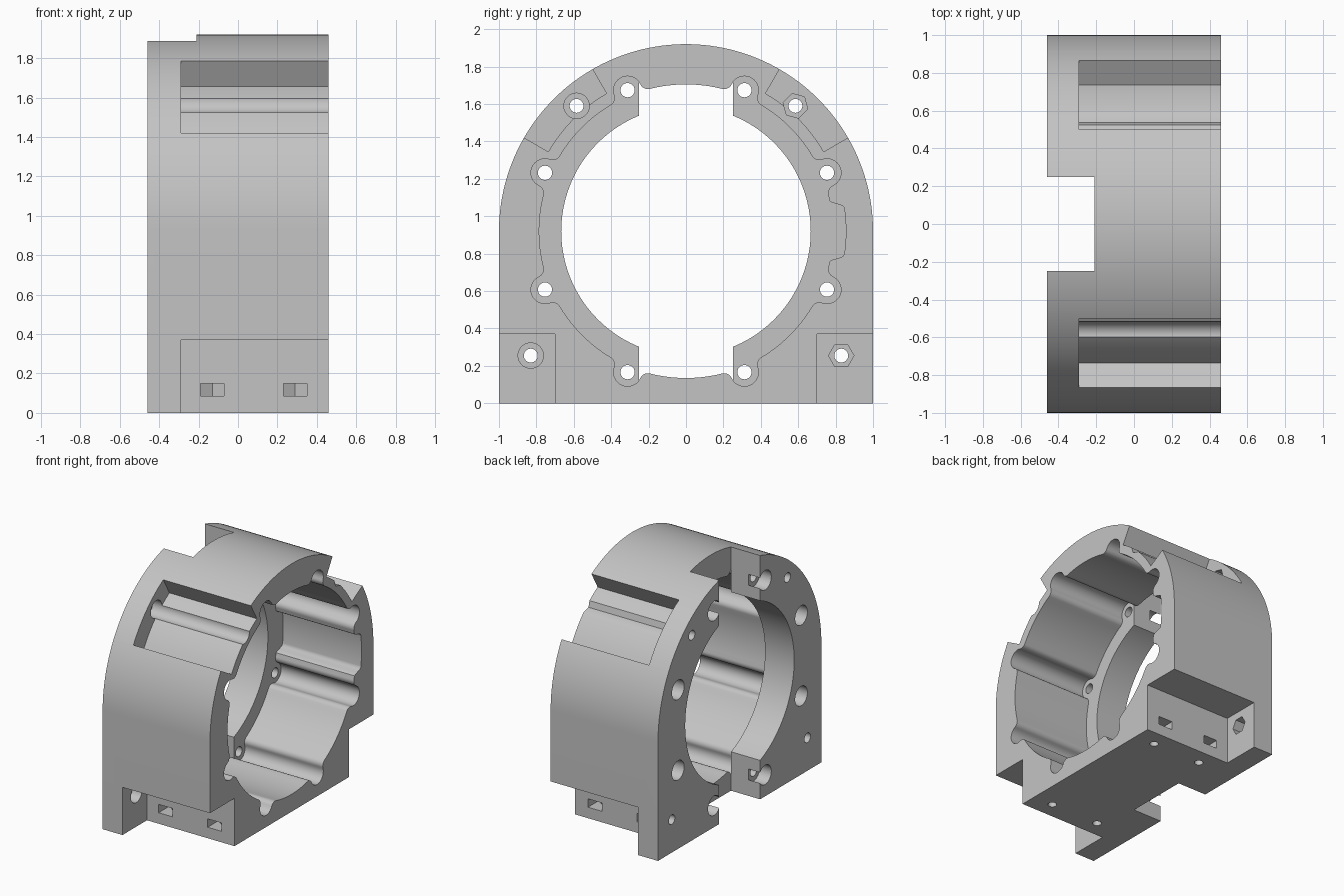
import bpy, bmesh, math
from math import sin, cos, radians, pi

if "Cube" in bpy.data.objects:
    bpy.data.objects.remove(bpy.data.objects["Cube"], do_unlink=True)

CZ = 0.92                  # bore centre height
BACK, FRONT = -0.46, 0.46  # plate side and open side along x
PLATE = -0.29              # inner face of the plate inside the notches
FLOOR = -0.21              # floor of the bore

grey = bpy.data.materials.new("light_grey")
grey.use_nodes = True
grey.diffuse_color = (0.55, 0.55, 0.55, 1)
grey.node_tree.nodes["Principled BSDF"].inputs["Base Color"].default_value = (0.55, 0.55, 0.55, 1)


def prism(name, pts, lo, hi, axis="x"):
    """Extrude a 2D outline: (y, z) along x, or (x, y) along z."""
    place = (lambda a, b, h: (h, a, b)) if axis == "x" else (lambda a, b, h: (a, b, h))
    bm = bmesh.new()
    low = [bm.verts.new(place(a, b, lo)) for a, b in pts]
    high = [bm.verts.new(place(a, b, hi)) for a, b in pts]
    bm.faces.new(low)
    bm.faces.new(high)
    n = len(pts)
    for i in range(n):
        j = (i + 1) % n
        bm.faces.new((low[i], low[j], high[j], high[i]))
    bmesh.ops.recalc_face_normals(bm, faces=bm.faces)
    me = bpy.data.meshes.new(name)
    bm.to_mesh(me)
    bm.free()
    me.materials.append(grey)
    ob = bpy.data.objects.new(name, me)
    bpy.context.scene.collection.objects.link(ob)
    return ob


def arc(cy, cz, r, a0, a1, n):
    """Points on an arc, angles in degrees."""
    return [(cy + r * cos(radians(a0 + (a1 - a0) * i / n)),
             cz + r * sin(radians(a0 + (a1 - a0) * i / n))) for i in range(n + 1)]


def ring(cy, cz, r, n=32, turn=0):
    return arc(cy, cz, r, turn, turn + 360, n)[:-1]


def rect(a0, a1, b0, b1):
    return [(a0, b0), (a1, b0), (a1, b1), (a0, b1)]


# Arched body
body = prism("motor_mount_body", [(-1, 0), (1, 0)] + arc(0, CZ, 1, 0, 180, 96), BACK, FRONT)
cutters = []


def cut(*args, **kw):
    ob = prism("cutter", *args, **kw)
    ob.hide_render = True
    cutters.append(ob)


# Scalloped bore: a circle with eight filleted lobes and one shallow side recess
R, LOBE, D, FIL = 0.785, 0.075, 0.816, 0.045
beta = math.degrees(math.acos(((R + FIL) ** 2 + D ** 2 - (LOBE + FIL) ** 2) / (2 * (R + FIL) * D)))
lobe_angles = [22.5 + 45 * k for k in range(8)]
bore = []
for a in lobe_angles:
    ly, lz = D * cos(radians(a)), D * sin(radians(a))
    c0 = ((R + FIL) * cos(radians(a - beta)), (R + FIL) * sin(radians(a - beta)))
    c1 = ((R + FIL) * cos(radians(a + beta)), (R + FIL) * sin(radians(a + beta)))
    # direction from each fillet centre to the lobe centre, relative to a
    d0 = math.degrees(math.atan2(lz - c0[1], ly - c0[0]))
    d1 = math.degrees(math.atan2(lz - c1[1], ly - c1[0]))
    swing = (a - beta + 180 - d0) % 360
    bore += arc(*c0, FIL, a - beta + 180, a - beta + 180 - swing, 7)
    span = (d1 + 180 - d0 - 180) % 360
    bore += arc(ly, lz, LOBE, d0 + 180, d0 + 180 + span, 16)[1:-1]
    bore += arc(*c1, FIL, d1, d1 - swing, 7)
    if a > 330:  # side recess towards +y
        for i in range(41):
            t = -14 + 28 * i / 40
            s = min(1, max(0, (12 - abs(t)) / 3.5))
            r = R + 0.07 * s * s * (3 - 2 * s)
            bore.append((r * cos(radians(t)), r * sin(radians(t))))
    else:
        bore += arc(0, 0, R, a + beta, a + 45 - beta, 12)[1:-1]
cut([(y, z + CZ) for y, z in bore], FLOOR - 0.001, 0.6)

# Round opening and vertical slot through the plate
cut(ring(0, CZ, 0.667, 96), -0.6, 0.0)
cut(rect(-0.25, 0.25, -0.1, 2.1), -0.6, FLOOR)

# Screw holes in the lobes, counterbored from the plate side
for a in lobe_angles:
    y, z = D * cos(radians(a)), CZ + D * sin(radians(a))
    cut(ring(y, z, 0.038), -0.6, 0.0)
    cut(ring(y, z, 0.075), -0.6, BACK + 0.1)

for s in (-1, 1):
    # Lower corner notches and the sloping upper notches
    cut(rect(*sorted((s * 0.7, s * 1.1)), -0.1, 0.37), PLATE, 0.6)
    upper = arc(0, CZ, 0.85, 30, 60, 16) + arc(0, CZ, 1.15, 60, 30, 4)
    cut([(s * y, z) for y, z in upper], PLATE, 0.6)
    # Clamp bolts: round head seats in front, hexagonal nut seats behind
    for y, z, turn in ((0.83, 0.255, 0), (0.585, 1.59, 45)):
        cut(ring(s * y, z, 0.037), -0.6, 0.0 if z < 1 else PLATE)
        cut(ring(s * y, z, 0.068, 32 if s < 0 else 6, turn), PLATE - 0.08, 0.6)
    # Base screw holes with side nut traps
    for x in (-0.13, 0.29):
        w = 0.06
        trap = [(x - w, 0.8), (x - w, 0.535), (x, 0.5), (x + w, 0.535), (x + w, 0.8)]
        cut([(px, s * py) for px, py in trap], 0.085, 0.15, axis="z")
        cut(ring(x, s * 0.57, 0.032, 24), -0.1, 0.24, axis="z")

# Apply all cuts, then remove the cutters
for c in cutters:
    m = body.modifiers.new("cut", "BOOLEAN")
    m.operation, m.solver, m.object = "DIFFERENCE", "EXACT", c
bpy.context.view_layer.update()
dg = bpy.context.evaluated_depsgraph_get()
final = bpy.data.meshes.new_from_object(body.evaluated_get(dg))
body.modifiers.clear()
body.data = final
final.materials.clear()
final.materials.append(grey)
for p in final.polygons:
    p.material_index = 0
for c in cutters:
    bpy.data.objects.remove(c, do_unlink=True)

for o in bpy.context.selected_objects:
    o.select_set(False)
body.select_set(True)
bpy.context.view_layer.objects.active = body
bpy.ops.object.shade_smooth_by_angle(angle=radians(30))
